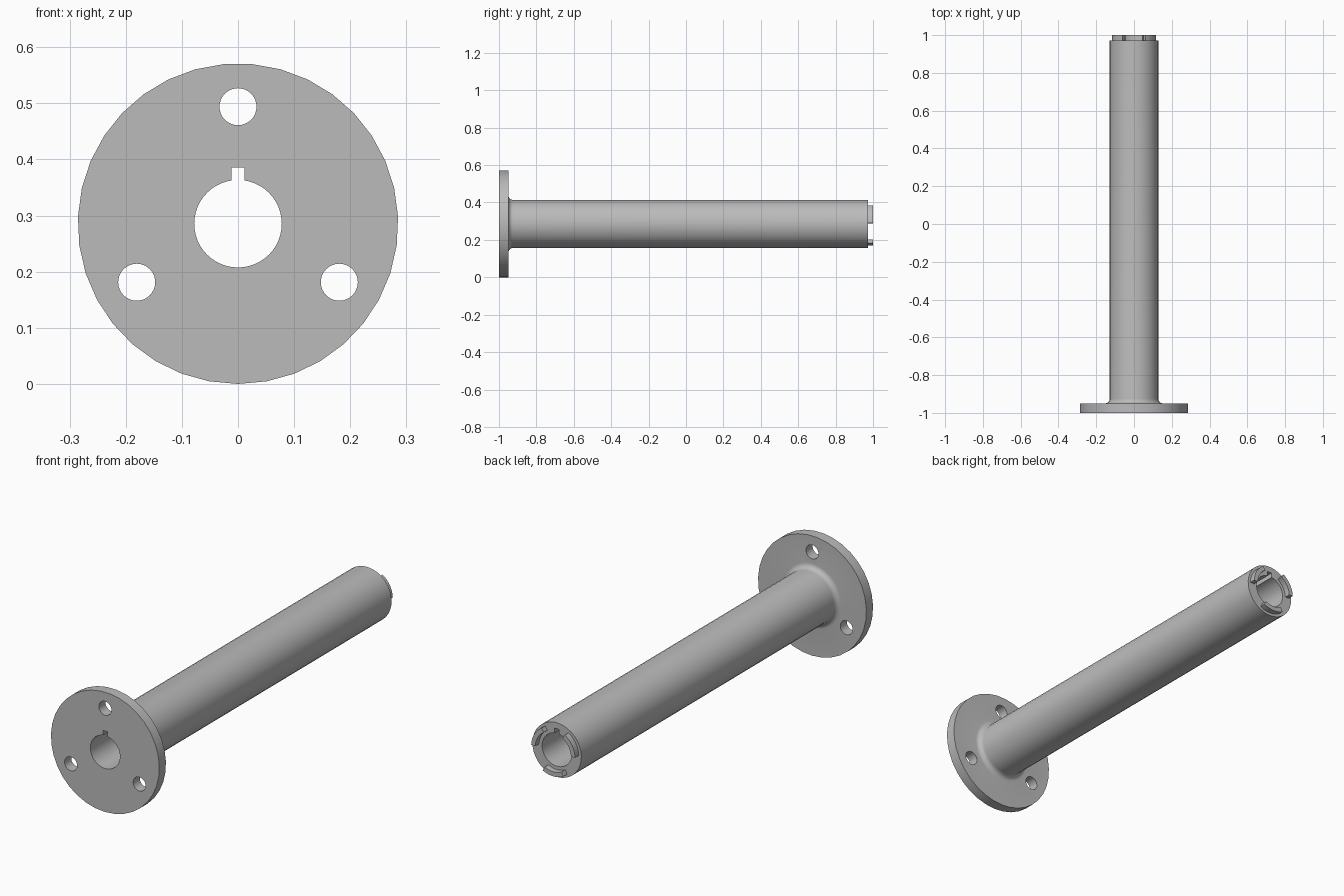
import bpy, bmesh, math
from math import sin, cos, pi, radians
from mathutils import Matrix, Vector

if "Cube" in bpy.data.objects:
    bpy.data.objects.remove(bpy.data.objects["Cube"], do_unlink=True)

AXIS_Z = 0.2855        # height of the shaft axis
SEGMENTS = 35

steel = bpy.data.materials.new("plain grey steel")
steel.use_nodes = True
GREY = (0.5, 0.5, 0.5, 1)
steel.diffuse_color = GREY
steel.node_tree.nodes["Principled BSDF"].inputs["Base Color"].default_value = GREY


def make_object(name, bm):
    bmesh.ops.recalc_face_normals(bm, faces=bm.faces)
    mesh = bpy.data.meshes.new(name)
    bm.to_mesh(mesh)
    bm.free()
    mesh.materials.append(steel)
    obj = bpy.data.objects.new(name, mesh)
    bpy.context.collection.objects.link(obj)
    return obj


def polar(radius, angle, y):
    return Vector((radius * cos(angle), y, AXIS_Z + radius * sin(angle)))


def lathe(name, profile):
    """Closed solid turned about the shaft axis from (radius, y) pairs."""
    bm = bmesh.new()
    rings = [[bm.verts.new(polar(r, -pi / 2 + 2 * pi * i / SEGMENTS, y))
              for i in range(SEGMENTS)] for r, y in profile]
    for a, b in zip(rings, rings[1:]):
        for i in range(SEGMENTS):
            j = (i + 1) % SEGMENTS
            bm.faces.new((a[i], a[j], b[j], b[i]))
    bm.faces.new(rings[0])
    bm.faces.new(rings[-1])
    return make_object(name, bm)


def cylinder_cutter(name, radius, x, z, sides):
    bm = bmesh.new()
    turn = Matrix.Translation((x, 0, z)) @ Matrix.Rotation(pi / 2, 4, "X")
    bmesh.ops.create_cone(bm, cap_ends=True, segments=sides, radius1=radius,
                          radius2=radius, depth=2.4, matrix=turn)
    return make_object(name, bm)


def box_cutter(name, size, center):
    bm = bmesh.new()
    bmesh.ops.create_cube(bm, size=1, matrix=Matrix.Translation(center)
                          @ Matrix.Diagonal((*size, 1)))
    return make_object(name, bm)


def cut(obj, cutter):
    mod = obj.modifiers.new("cut", "BOOLEAN")
    mod.operation = "DIFFERENCE"
    mod.solver = "EXACT"
    mod.object = cutter
    bpy.context.view_layer.update()
    result = bpy.data.meshes.new_from_object(
        obj.evaluated_get(bpy.context.evaluated_depsgraph_get()))
    obj.modifiers.clear()
    obj.data = result
    bpy.data.objects.remove(cutter, do_unlink=True)


def lug(name, middle, half=radians(28), inner=0.094, outer=0.1155, steps=10):
    """Curved block standing on the end face of the shaft."""
    bm = bmesh.new()
    rows = []
    for i in range(steps + 1):
        a = middle - half + 2 * half * i / steps
        rows.append([bm.verts.new(polar(r, a, y)) for r, y in
                     ((inner, 0.965), (outer, 0.965), (outer, 1), (inner, 1))])
    for p, q in zip(rows, rows[1:]):
        for k in range(4):
            n = (k + 1) % 4
            bm.faces.new((p[k], p[n], q[n], q[k]))
    bm.faces.new(rows[0])
    bm.faces.new(rows[-1])
    return make_object(name, bm)


# Flange, fillet and shaft turned as one body
FLANGE_R, SHAFT_R, FILLET = 0.2855, 0.129, 0.025
fillet = [(SHAFT_R + FILLET * (1 - sin(t)), -0.95 + FILLET * (1 - cos(t)))
          for t in (pi / 2 * i / 6 for i in range(7))]
flanged_shaft = lathe("flanged_shaft", [(FLANGE_R, -1), (FLANGE_R, -0.95)]
                      + fillet + [(SHAFT_R, 0.972)])

# Through bore with keyway
cut(flanged_shaft, cylinder_cutter("bore_cutter", 0.078, 0, AXIS_Z, 48))
cut(flanged_shaft, box_cutter("keyway_cutter", (0.023, 2.4, 0.06),
                              (0, 0, AXIS_Z + 0.07)))

# Three bolt holes in the flange, cut short of the shaft end
for i in range(3):
    p = polar(0.2085, pi / 2 + i * 2 * pi / 3, 0)
    cut(flanged_shaft, cylinder_cutter("bolt_hole_cutter", 0.033, p.x, p.z, 32))

# Three drive lugs on the shaft end
parts = [flanged_shaft]
for i, side in enumerate(("left", "right", "lower")):
    parts.append(lug(side + "_end_lug", radians(30 + 120 * i)))

# Smooth the round walls, keep the rims sharp
bpy.ops.object.select_all(action="DESELECT")
for obj in parts:
    obj.select_set(True)
bpy.context.view_layer.objects.active = flanged_shaft
bpy.ops.object.shade_smooth_by_angle(angle=radians(30))
